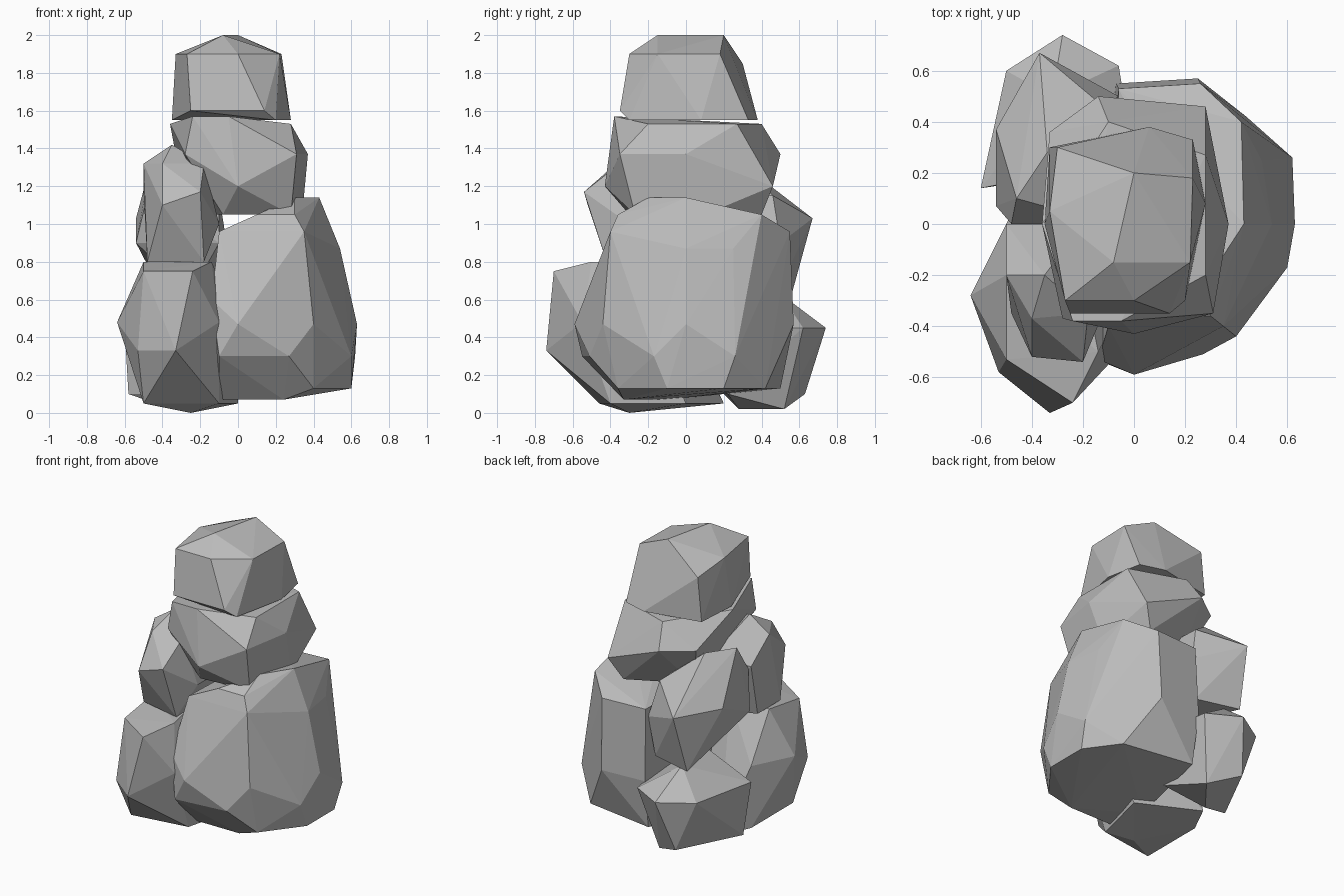
import bpy
import bmesh

# Remove the default cube if present
default_cube = bpy.data.objects.get("Cube")
if default_cube:
    bpy.data.objects.remove(default_cube, do_unlink=True)

# One plain stone colour
stone = bpy.data.materials.new("stone_grey")
stone.use_nodes = True
stone_colour = (.5, .5, .5, 1)
stone.diffuse_color = stone_colour
stone_shader = next(node for node in stone.node_tree.nodes
                    if node.type == 'BSDF_PRINCIPLED')
stone_shader.inputs["Base Color"].default_value = stone_colour
stone_shader.inputs["Roughness"].default_value = .9


def boulder(name, sections):
    """Wrap a faceted stone around cross-sections given as height: corners."""
    mesh = bpy.data.meshes.new(name)
    bm = bmesh.new()
    for height, corners in sections.items():
        for x, y in corners:
            bm.verts.new((x, y, height))
    hull = bmesh.ops.convex_hull(bm, input=bm.verts[:])
    # Drop corners that ended up inside the stone
    unused = [item for item in hull["geom_interior"] + hull["geom_unused"]
              if isinstance(item, bmesh.types.BMVert) and item.is_valid]
    if unused:
        bmesh.ops.delete(bm, geom=list(set(unused)), context='VERTS')
    bmesh.ops.recalc_face_normals(bm, faces=bm.faces[:])
    bm.to_mesh(mesh)
    bm.free()
    mesh.materials.append(stone)
    stone_object = bpy.data.objects.new(name, mesh)
    bpy.context.collection.objects.link(stone_object)
    return stone_object


# Cap stone at the very top of the stack
boulder("top_stone", {
    2: [(-.08, -.15), (0, .2)],
    1.9: [(-.27, -.3), (0, -.3), (.22, -.15), (.23, .18), (-.33, .05)],
    1.85: [(-.3, .3)],
    1.6: [(-.25, -.35), (.14, -.35)],
    1.55: [(.2, -.3), (.28, .08), (.06, .38), (.23, .33), (-.33, .3),
           (-.35, 0)],
})

# Wide stone under the cap
boulder("middle_stone", {
    1.57: [(-.05, -.38), (-.24, -.38)],
    1.53: [(-.36, 0), (.28, -.2), (.28, .27), (-.1, .4)],
    1.37: [(-.28, -.37), (.31, -.35), (.37, 0), (-.14, .5), (-.33, .36)],
    1.2: [(.28, .46), (0, -.43)],
    1.05: [(-.08, -.3), (.28, -.27), (.34, .1), (.2, .4), (-.2, .2)],
})

# Main boulder that carries the stack
boulder("base_boulder", {
    1.14: [(.3, -.2), (.43, 0)],
    1.05: [(.1, -.36), (.3, -.36), (.42, .4)],
    .96: [(-.1, -.4), (.35, -.4), (.26, .55), (-.06, .53)],
    .87: [(.54, 0), (.5, .25)],
    .6: [(-.14, -.53)],
    .47: [(0, -.59), (.4, -.44), (.63, 0), (.25, .57), (-.07, .55)],
    .3: [(-.1, -.55), (.27, -.51), (.6, -.17), (.62, .26)],
    .13: [(.6, -.1), (.6, .2), (.4, -.36), (.44, .42), (-.06, .5)],
    .07: [(-.1, -.33), (.24, -.33), (-.15, -.1)],
})

# Low stone at the front
boulder("front_low_stone", {
    .8: [(-.14, -.5), (-.2, -.2), (-.5, -.2)],
    .75: [(-.5, -.53), (-.24, -.7)],
    .48: [(-.64, -.28), (-.1, -.55), (-.5, 0), (0, -.2)],
    .33: [(-.33, -.74), (-.53, -.58)],
    .05: [(-.5, -.46), (-.1, -.4), (-.5, 0), (-.4, .2), (0, 0)],
    0: [(-.25, -.3)],
})

# Upright stone leaning on the stack above the low one
boulder("front_upper_stone", {
    1.42: [(-.35, -.2)],
    1.32: [(-.5, -.2), (-.4, -.37), (-.18, -.35)],
    1.17: [(-.2, -.54), (-.5, 0), (-.2, 0)],
    1.1: [(-.4, -.52)],
    1: [(-.1, -.3), (-.1, 0)],
    .8: [(-.18, -.42), (-.48, -.35), (-.48, -.1), (-.2, 0)],
})

# Pointed stone wedged behind the stack
boulder("back_upper_stone", {
    1.33: [(-.34, .28), (-.46, .1)],
    1.15: [(-.12, .46), (-.48, 0), (-.1, 0)],
    1.03: [(-.37, .67), (-.54, .37)],
    .9: [(-.06, .5), (-.54, .07), (-.1, 0)],
    .63: [(-.4, .56), (-.1, .48), (-.25, .2)],
})

# Low stone at the back
boulder("back_low_stone", {
    .63: [(-.32, .5), (-.3, .2)],
    .45: [(-.28, .74), (-.06, .62), (-.6, .14), (-.5, .6), (0, .25)],
    .1: [(-.58, .2), (-.36, .63), (-.06, .22)],
    .02: [(-.35, .28), (-.16, .52)],
})
